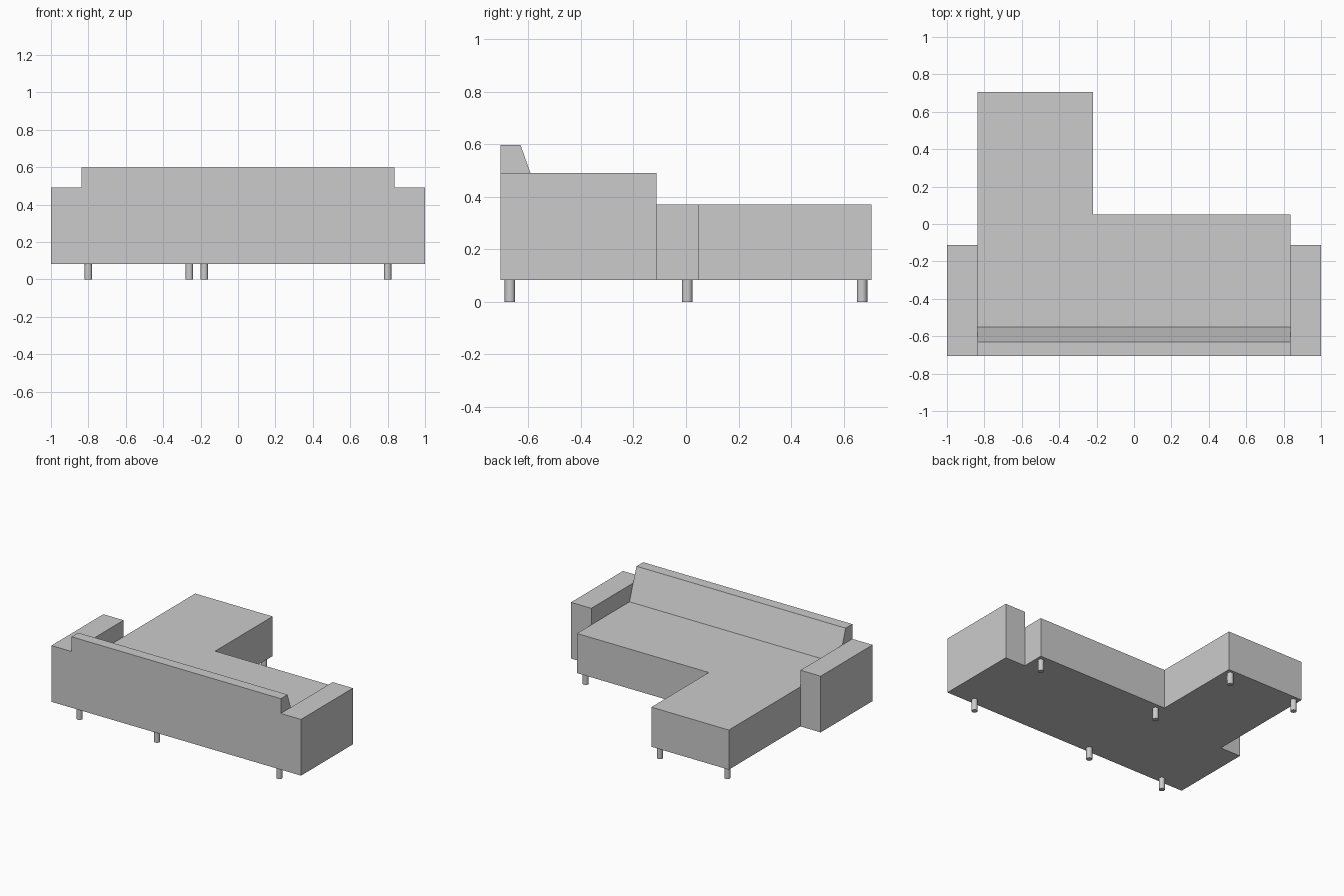
import bpy, bmesh, math
from mathutils import Vector

cube = bpy.data.objects.get("Cube")
if cube:
    bpy.data.objects.remove(cube, do_unlink=True)

grey = bpy.data.materials.new("soft grey")
grey.use_nodes = True
grey.diffuse_color = (0.6, 0.6, 0.6, 1)
grey.node_tree.nodes["Principled BSDF"].inputs["Base Color"].default_value = (0.6, 0.6, 0.6, 1)

BASE, SEAT, ARM, TOP = 0.083, 0.37, 0.49, 0.597   # heights
INNER, REAR = 0.838, -0.707                       # inner arm face, back plane


def prism(name, outline, sweep):
    """Extrude a flat outline of 3D points along a vector."""
    bm = bmesh.new()
    face = bm.faces.new([bm.verts.new(p) for p in outline])
    moved = bmesh.ops.extrude_face_region(bm, geom=[face], use_keep_orig=True)["geom"]
    bmesh.ops.translate(bm, vec=Vector(sweep),
                        verts=[g for g in moved if isinstance(g, bmesh.types.BMVert)])
    bmesh.ops.recalc_face_normals(bm, faces=bm.faces)
    mesh = bpy.data.meshes.new(name)
    bm.to_mesh(mesh)
    bm.free()
    mesh.materials.append(grey)
    obj = bpy.data.objects.new(name, mesh)
    bpy.context.collection.objects.link(obj)
    return obj


# L-shaped seat with the long chaise
seat_plan = [(-INNER, REAR), (INNER, REAR), (INNER, 0.05),
             (-0.218, 0.05), (-0.218, 0.707), (-INNER, 0.707)]
prism("seat", [(x, y, BASE) for x, y in seat_plan], (0, 0, SEAT - BASE))

# Sloped backrest, standing on the seat between the arms
back_profile = [(REAR, SEAT), (-0.55, SEAT), (-0.63, TOP), (REAR, TOP)]
prism("backrest", [(-INNER, y, z) for y, z in back_profile], (2 * INNER, 0, 0))

# Armrests
for name, side in (("right_arm", -1), ("left_arm", 1)):
    arm_plan = [(INNER, REAR), (1, REAR), (1, -0.113), (INNER, -0.113)]
    prism(name, [(side * x, y, BASE) for x, y in arm_plan], (0, 0, ARM - BASE))

# Round legs
leg_spots = [(x, -0.67) for x in (-0.8, -0.18, 0.8)]
leg_spots += [(x, 0.005) for x in (-0.18, 0.8)]
leg_spots += [(x, 0.67) for x in (-0.8, -0.26)]
for i, (x, y) in enumerate(leg_spots, 1):
    bpy.ops.mesh.primitive_cylinder_add(vertices=24, radius=0.02, depth=BASE,
                                        location=(x, y, BASE / 2))
    leg = bpy.context.object
    leg.name = f"leg_{i}"
    leg.data.materials.append(grey)
    bpy.ops.object.shade_smooth_by_angle(angle=math.radians(40))
